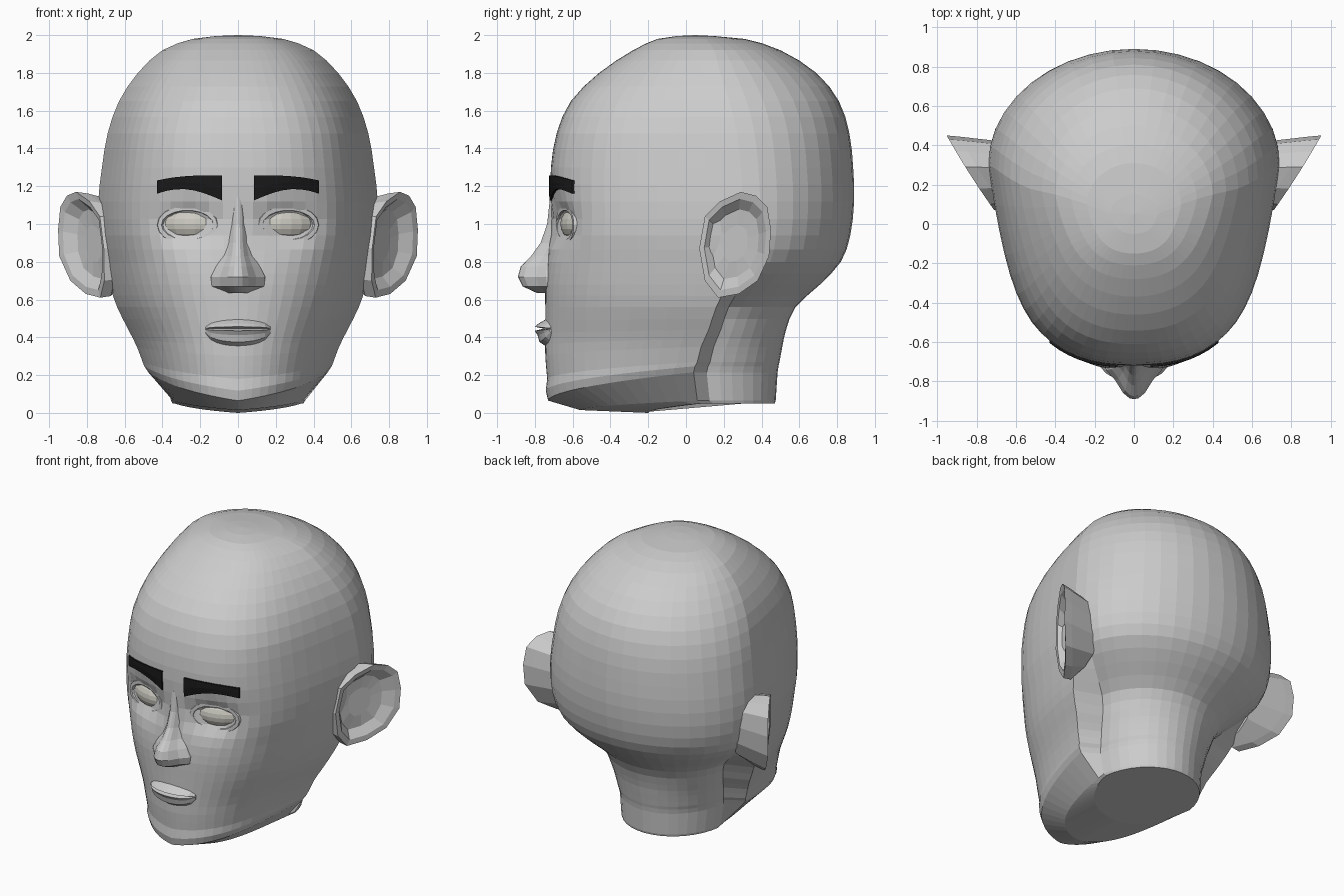
import bpy, bmesh
from math import sin, cos, pi, exp, radians
from mathutils import Matrix, Vector
from mathutils.bvhtree import BVHTree

if "Cube" in bpy.data.objects:
    bpy.data.objects.remove(bpy.data.objects["Cube"])


def finish(name, bm, color=None, mirror=False):
    bmesh.ops.recalc_face_normals(bm, faces=bm.faces[:])
    me = bpy.data.meshes.new(name)
    bm.to_mesh(me)
    ob = bpy.data.objects.new(name, me)
    bpy.context.collection.objects.link(ob)
    if mirror:
        m = ob.modifiers.new("mirror", 'MIRROR')
        m.use_mirror_merge = False
    if color:
        mat = bpy.data.materials.new(name + "_colour")
        mat.diffuse_color = (*color, 1)
        mat.use_nodes = True
        mat.node_tree.nodes["Principled BSDF"].inputs["Base Color"].default_value = mat.diffuse_color
        me.materials.append(mat)
    return ob


def loft(rings, closed=False):
    """Closed skin through rings of equal point count; ends capped unless it loops."""
    bm = bmesh.new()
    vs = [[bm.verts.new(p) for p in r] for r in rings]
    n, k = len(vs), len(vs[0])
    for i in range(n if closed else n - 1):
        a, b = vs[i], vs[(i + 1) % n]
        for j in range(k):
            q = (j + 1) % k
            bm.faces.new((a[j], a[q], b[q], b[j]))
    if not closed:
        bm.faces.new(vs[0])
        bm.faces.new(vs[-1])
    return bm


# Head and neck: z, front half width, rear half width, front y, rear y, side y, rise
KEYS = [
    (1.995, .12, .12, -.05, .15, .05, 0),
    (1.98, .24, .24, -.15, .31, .10, 0),
    (1.92, .40, .40, -.28, .50, .15, 0),
    (1.80, .53, .53, -.46, .69, .18, 0),
    (1.65, .63, .63, -.61, .81, .23, 0),
    (1.48, .69, .69, -.685, .865, .27, 0),
    (1.30, .72, .72, -.715, .885, .29, 0),
    (1.12, .74, .74, -.72, .89, .30, 0),
    (.94, .735, .735, -.725, .87, .30, 0),
    (.80, .71, .69, -.735, .82, .28, 0),
    (.68, .68, .58, -.745, .71, .22, 0),
    (.56, .64, .46, -.745, .58, .16, 0),
    (.42, .58, .42, -.745, .53, .12, .02),
    (.30, .535, .40, -.745, .51, .08, .05),
    (.18, .505, .385, -.735, .495, .06, .09),
    (.065, .475, .375, -.73, .485, .04, .15),
    (.015, .345, .36, -.56, .475, .06, .05),
    (.0, .335, .35, -.20, .47, .08, .05),
]
FRONT, BACK = 15, 10  # columns per quarter


def power(v, e):
    return abs(v) ** e * (1 if v >= 0 else -1)


def head_ring(z, w, wb, yf, yb, ym, rise):
    angles = [pi / 2 * (i / FRONT) ** 1.2 for i in range(FRONT + 1)]
    angles += [pi / 2 + pi / 2 * (i + 1) / BACK for i in range(BACK)]
    angles += [-a for a in reversed(angles[1:-1])]
    # boxy at the brow, rounder towards crown and chin
    box = .8 + .12 * min(1, max(0, (z - 1.5) / .35)) + .16 * min(1, max(0, (.95 - z) / .6))
    pts = []
    for a in angles:
        front = abs(a) <= pi / 2 + 1e-6
        e = box if front else 1
        c = abs(cos(a)) ** e
        x = (w if front else wb) * power(sin(a), e)
        if front:
            x *= 1 - .06 * sin(pi * c)
        y = ym - (ym - yf) * c if front else ym + (yb - ym) * c
        h = z + rise * (max(0, 1 - c) ** .55 if front else 1)
        if front:  # eye sockets
            y += .08 * exp(-((abs(x) - .26) / .16) ** 2 - ((h - 1.0) / .11) ** 2)
        pts.append((x, y, h))
    return pts


rows = []
for i, key in enumerate(KEYS):
    rows.append(key)
    if 0 < i < len(KEYS) - 3:
        p0, p3 = KEYS[i - 1], KEYS[i + 2]
        rows.append(tuple((9 * b + 9 * c - a - d) / 16
                          for a, b, c, d in zip(p0, key, KEYS[i + 1], p3)))
head_bm = loft([head_ring(*r) for r in rows])
top = max(head_bm.faces, key=lambda f: f.calc_center_median().z)
crown = bmesh.ops.poke(head_bm, faces=[top])["verts"][0]
crown.co.z = 2.0
tree = BVHTree.FromBMesh(head_bm)
finish("head", head_bm)


def face_y(x, z):
    hit = tree.ray_cast(Vector((x, -2, z)), Vector((0, 1, 0)))[0]
    return hit.y


# Nose: z, half width, ridge y
nose = []
for z, w, tip in [(1.14, .05, -.72), (1.0, .06, -.735), (.9, .07, -.77),
                  (.83, .09, -.82), (.775, .125, -.875), (.72, .155, -.89),
                  (.67, .15, -.865), (.635, .09, -.79)]:
    base = -.66
    half = [(1, 0), (.92, .36), (.62, .58), (.36, .86), (.15, .98)]
    sec = half + [(0, 1)] + [(-x, t) for x, t in reversed(half)]
    nose.append([(x * w, base + (tip - base) * t, z) for x, t in sec])
finish("nose", loft(nose))

# Lips: profile of height and bulge, tapering to the mouth corners
LIP = [(.50, .0), (.475, .04), (.457, .06), (.446, .012), (.434, .06),
       (.41, .045), (.37, .035), (.345, .0)]
lips = []
for i in range(13):
    t = -.98 + 1.96 * i / 12
    s = (1 - t * t) ** .4
    x = .175 * t
    sec = [(.445 + (z - .445) * s * .93, b * s) for z, b in LIP]
    y0 = face_y(x, .43)
    lips.append([(x, y0 - b + .004, z) for z, b in sec]
                + [(x, y0 + .04, sec[-1][0]), (x, y0 + .04, sec[0][0])])
finish("lips", loft(lips))

# Eyes
turn = Matrix.Rotation(radians(17), 4, 'Z')
bm = bmesh.new()
bmesh.ops.create_uvsphere(bm, u_segments=16, v_segments=10, radius=1,
    matrix=Matrix.Translation((.26, -.577, 1.0)) @ turn @ Matrix.Diagonal((.156, .08, .088, 1)))
finish("eye", bm, (.6, .59, .53), mirror=True)

# Eyelids: oval rim around each eye
lid = []
for i in range(18):
    a = 2 * pi * i / 18
    ring = []
    for j in range(6):
        b = 2 * pi * j / 6
        p = Vector(((.155 + .022 * cos(b)) * cos(a), .03 * sin(b),
                    (.09 + .024 * cos(b)) * sin(a)))
        ring.append(turn @ p + Vector((.26, -.618, .995)))
    lid.append(ring)
finish("eyelid", loft(lid, closed=True), mirror=True)

# Eyebrows: strips laid on the forehead
brow = []
for i in range(8):
    t = i / 7
    x = .085 + .345 * t
    hi = 1.258 - .028 * t ** 3
    lo = 1.125 + .06 * sin(pi * t * .8)
    mid = (hi + lo) / 2
    heights = [lo, mid, hi]
    sec = [(x, face_y(x, z) - .012, z) for z in heights]
    sec += [(x, face_y(x, z) + .02, z) for z in reversed(heights)]
    brow.append(sec)
finish("eyebrow", loft(brow), (.01, .01, .01), mirror=True)

# Ears: outline in y, z on a slanted plane, hollowed in the middle
EAR = [(.29, 1.17), (.37, 1.15), (.43, 1.09), (.45, .97), (.44, .83), (.38, .70),
       (.28, .63), (.17, .61), (.10, .70), (.07, .87), (.10, 1.04), (.18, 1.12)]


def ear_ring(scale, dx, flat=None):
    pts = []
    for y, z in EAR:
        y, z = .26 + (y - .26) * scale, .90 + (z - .90) * scale
        x = .715 + .65 * (y - .1) + .01 * sin(y * 7) - .3 * max(0, .78 - z) + dx
        pts.append((x if flat is None else flat, y, z))
    return pts


ear = [ear_ring(.82, 0, .64), ear_ring(.97, -.05), ear_ring(1.0, .01),
       ear_ring(.86, .0), ear_ring(.66, -.055), ear_ring(.35, -.065)]
finish("ear", loft(ear), mirror=True)
